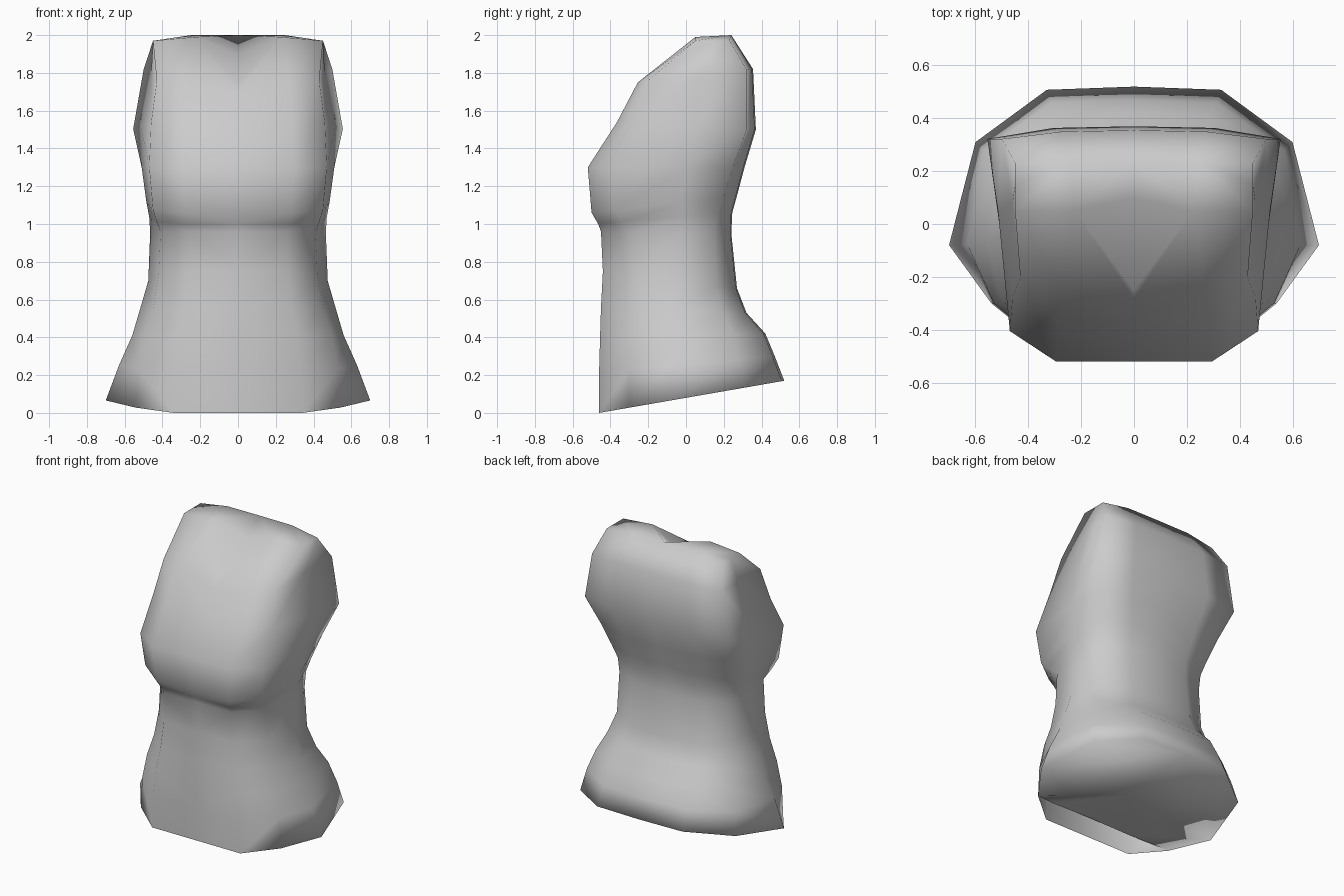
import bpy
import bmesh

cube = bpy.data.objects.get("Cube")
if cube:
    bpy.data.objects.remove(cube, do_unlink=True)

# One plain cloth material
cloth = bpy.data.materials.new("grey_cloth")
cloth.use_nodes = True
grey = (0.6, 0.6, 0.6, 1)
cloth.diffuse_color = grey
cloth.node_tree.nodes["Principled BSDF"].inputs["Base Color"].default_value = grey

# Horizontal loops from hem to shoulders:
# front z, back z, front y, side y, back y, front corner x, side x, back corner x,
# front squareness, back squareness
LOOPS = [
    (0, .17, -.46, -.08, .52, .54, .70, .60, .58, .65),        # hem
    (.22, .30, -.46, -.08, .47, .53, .63, .57, .58, .65),
    (.40, .42, -.455, -.06, .42, .50, .56, .52, .58, .65),     # hips
    (.56, .53, -.45, -.05, .32, .45, .52, .47, .58, .65),
    (.75, .66, -.44, -.04, .27, .42, .475, .42, .58, .65),
    (.96, .95, -.45, -.02, .24, .41, .465, .41, .58, .65),     # waist
    (1, 1.06, -.465, -.02, .245, .43, .47, .41, .7, .7),
    (1.06, 1.15, -.5, -.02, .27, .45, .485, .43, .75, .75),
    (1.3, 1.3, -.52, 0, .31, .47, .51, .48, .78, .8),          # chest
    (1.54, 1.5, -.365, .05, .37, .46, .515, .555, .78, .85),
    (1.75, 1.82, -.255, .08, .355, .43, .46, .50, .85, .88),
    (1.99, 2, .05, .15, .24, .45, .45, .45, 1, .9),            # shoulders
]


def mix(a, b, t):
    return a + (b - a) * t


def half_loop(bm, loop, front_flat):
    """Half a cross-section, from front centre round the side to back centre."""
    zf, zb, yf, ys, yb, wf, ws, wb, front_square, back_square = loop
    outline = [
        (0, yf),
        (wf * front_flat, yf),
        (wf, mix(ys, yf, front_square)),
        (ws, ys),
        (wb, mix(ys, yb, back_square)),
        (wb * .55, mix(ys, yb, .98)),
        (0, yb),
    ]
    return [bm.verts.new((x, y, mix(zf, zb, (y - yf) / (yb - yf)))) for x, y in outline]


# Body shell, left half
bm = bmesh.new()
rows = [half_loop(bm, loop, .5 if loop is LOOPS[-1] else .63) for loop in LOOPS]
for low, high in zip(rows, rows[1:]):
    for i in range(len(low) - 1):
        bm.faces.new((low[i], low[i + 1], high[i + 1], high[i]))

# V neckline and slightly dropped shoulder ends
top = rows[-1]
top[0].co = (0, -.25, 1.75)
rows[-2][0].co = (0, -.285, 1.69)
for v in top[2:5]:
    v.co.z = 1.97

# Shoulder cap and recessed neck
neck = bm.verts.new((0, .1, 1.9))
bm.faces.new(top[1:6])
bm.faces.new((top[0], top[1], neck))
bm.faces.new((top[1], top[5], top[6], neck))

# Underside, set up behind the hanging front hem
hem = rows[0]
front = bm.verts.new((0, -.44, .13))
front_side = bm.verts.new((.32, -.42, .11))
middle = bm.verts.new((0, -.07, .13))
bm.faces.new((front, front_side, hem[2], hem[3], middle))
bm.faces.new((middle, hem[3], hem[4], hem[5], hem[6]))
for face in bm.faces[-2:]:
    face.normal_flip()

mesh = bpy.data.meshes.new("sleeveless_top")
bm.to_mesh(mesh)
bm.free()
mesh.materials.append(cloth)
body = bpy.data.objects.new("sleeveless_top", mesh)
bpy.context.collection.objects.link(body)

# Smooth shading, then mirror to the other side
bpy.ops.object.select_all(action="DESELECT")
body.select_set(True)
bpy.context.view_layer.objects.active = body
bpy.ops.object.shade_smooth()
mirror = body.modifiers.new("mirror", "MIRROR")
mirror.use_clip = True
